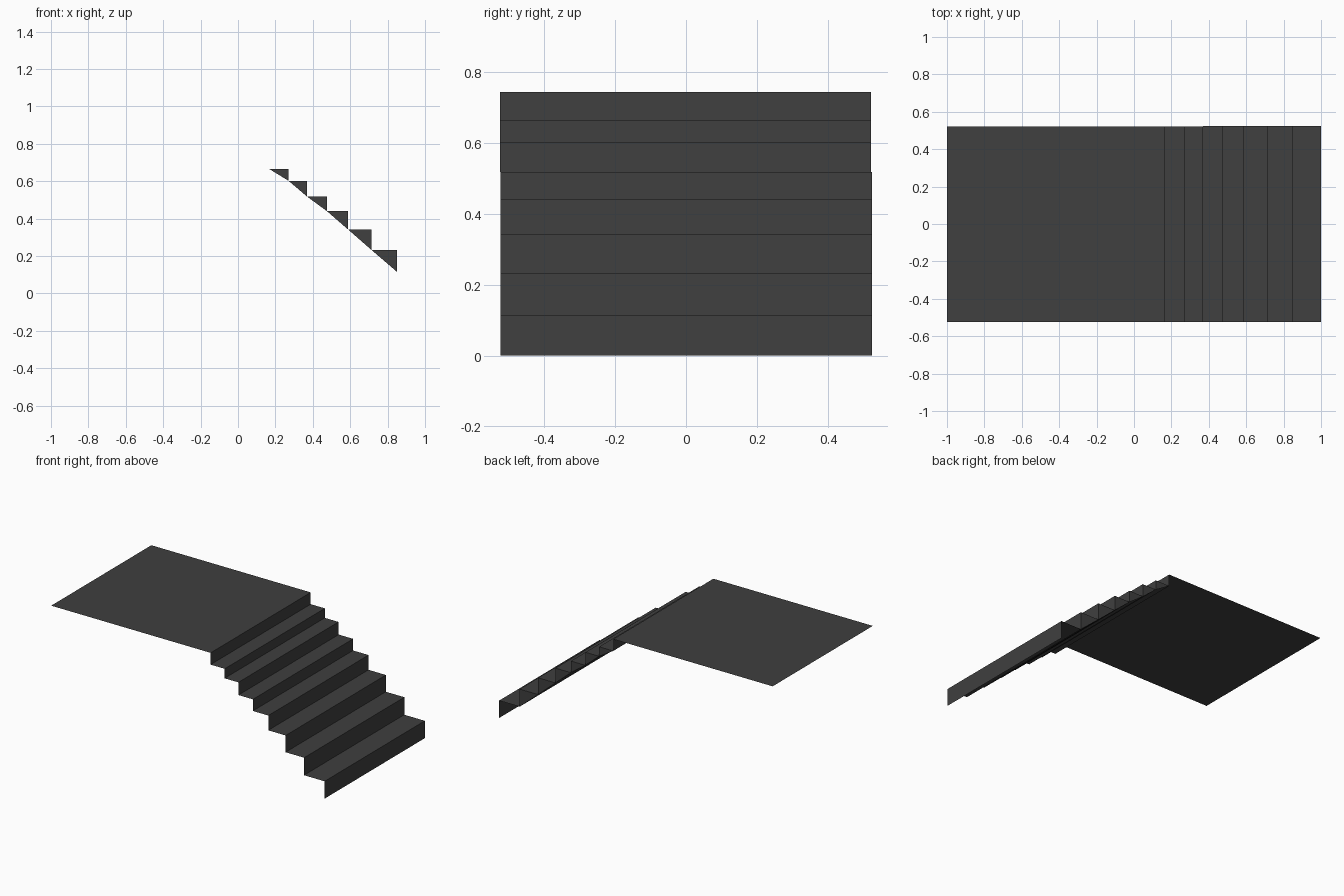
import bpy

if "Cube" in bpy.data.objects:
    bpy.data.objects.remove(bpy.data.objects["Cube"])

mat = bpy.data.materials.new("dark_grey")
mat.diffuse_color = (0.05, 0.05, 0.05, 1)
mat.use_nodes = True
mat.node_tree.nodes["Principled BSDF"].inputs["Base Color"].default_value = mat.diffuse_color

# stair profile: nose x of each riser and the height of the tread behind it
nose = [0.167, 0.27, 0.37, 0.475, 0.588, 0.715, 0.85, 1.0]
height = [0.743, 0.665, 0.602, 0.517, 0.440, 0.342, 0.231, 0.115, 0.0]


def sheet(name, verts, faces):
    me = bpy.data.meshes.new(name)
    me.from_pydata(verts, [], faces)
    me.materials.append(mat)
    ob = bpy.data.objects.new(name, me)
    bpy.context.collection.objects.link(ob)
    return ob


def strip(name, a, b, y0, y1):
    """Flat face spanning the width between profile points a and b."""
    return sheet(name, [(a[0], y0, a[1]), (b[0], y0, b[1]),
                        (b[0], y1, b[1]), (a[0], y1, a[1])], [(0, 1, 2, 3)])


back = -1.0
for i, x in enumerate(nose):
    # the upper flight sits a hair further forward than the lower one
    y0, y1 = (-0.525, 0.522) if i < 3 else (-0.523, 0.525)
    top, low = height[i], height[i + 1]
    # landing or tread, then the riser below its nose
    strip("landing" if i == 0 else f"tread_{i}", (back, top), (x, top), y0, y1)
    strip(f"riser_{i}", (x, top), (x, low), y0, y1)
    # triangular end cap on the back side only
    if 0 < i < len(nose) - 1:
        sheet(f"end_cap_{i}", [(back, y1, top), (x, y1, top), (x, y1, low)], [(0, 1, 2)])
    back = x
